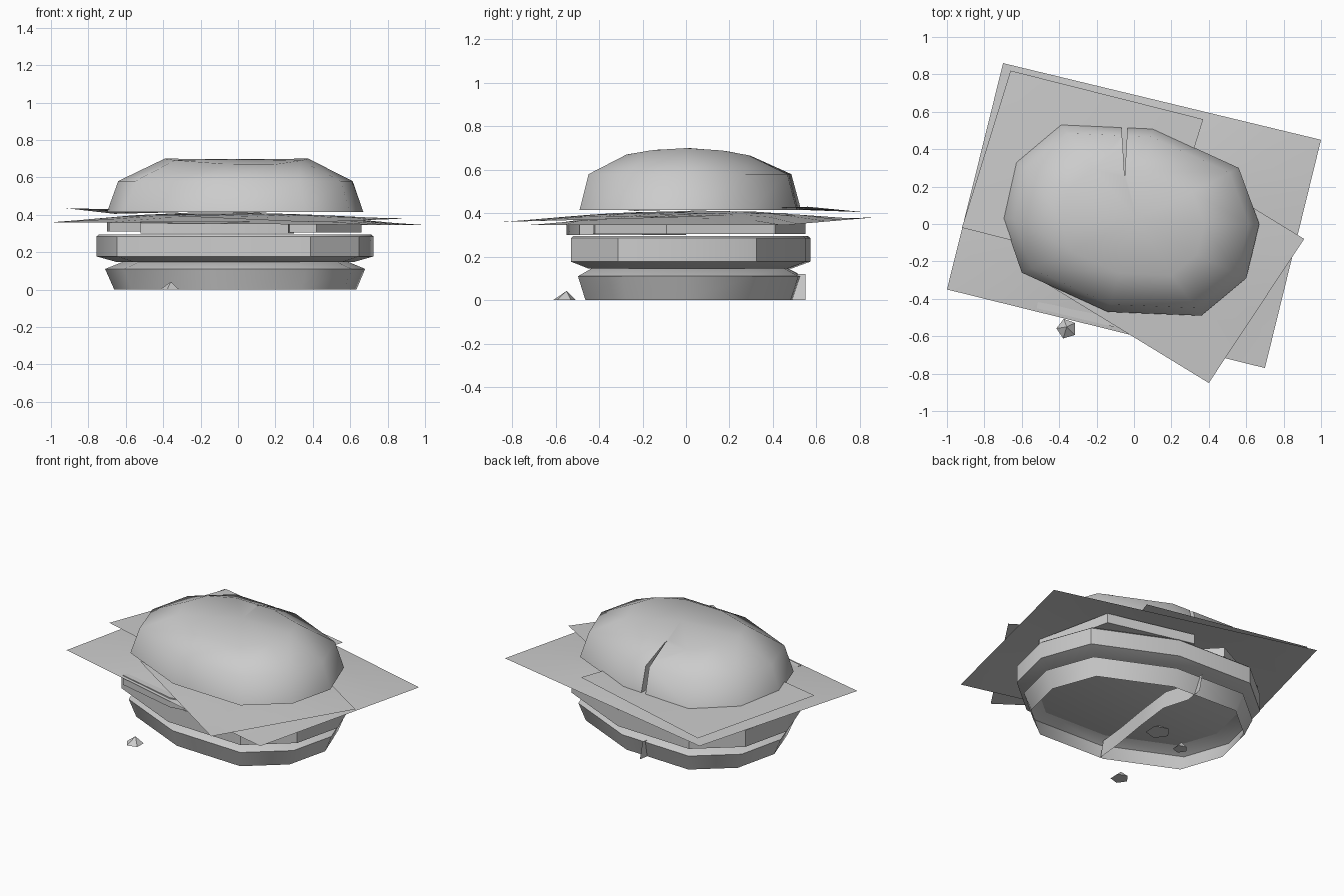
import bpy, math
from mathutils import Vector

if "Cube" in bpy.data.objects:
    bpy.data.objects.remove(bpy.data.objects["Cube"])

# Shared lopsided ten-sided outline of buns and patty
OUT = [(-.70, .03), (-.60, -.26), (-.14, -.47), (.36, -.49), (.60, -.29),
       (.67, .0), (.56, .30), (.10, .51), (-.39, .53), (-.63, .33)]


def make(name, verts, faces, angle=35):
    me = bpy.data.meshes.new(name)
    me.from_pydata([tuple(v) for v in verts], [], faces)
    me.update()
    ob = bpy.data.objects.new(name, me)
    bpy.context.collection.objects.link(ob)
    bpy.ops.object.select_all(action='DESELECT')
    ob.select_set(True)
    bpy.context.view_layer.objects.active = ob
    bpy.ops.object.shade_smooth_by_angle(angle=math.radians(angle))
    return ob


def loft(name, outline, rings, bottom=True, top_z=None, sag=0, angle=35):
    """Stack scaled copies of an outline; rings are (scale, z)."""
    n = len(outline)
    verts, faces = [], []
    for i, (s, z) in enumerate(rings):
        drop = sag if i == len(rings) - 1 else 0
        verts += [(x * s, y * s, z - drop * (y * s) ** 2) for x, y in outline]
    for r in range(len(rings) - 1):
        for i in range(n):
            j = (i + 1) % n
            faces.append((r * n + i, r * n + j, r * n + n + j, r * n + n + i))
    last = (len(rings) - 1) * n
    if top_z is None:
        faces.append(tuple(range(last, last + n)))
    else:
        verts.append((.015, .03, top_z))
        faces += [(last + i, last + (i + 1) % n, len(verts) - 1) for i in range(n)]
    if bottom:
        faces.append(tuple(reversed(range(n))))
    return make(name, verts, faces, angle)


def sheet(name, corners, bump, n=6):
    """Thin slice draped over the stack: a quad bulging up in the middle."""
    a, b, c, d = [Vector(p) for p in corners]
    verts, faces = [], []
    for i in range(n + 1):
        for j in range(n + 1):
            u, v = i / n, j / n
            p = a.lerp(b, u).lerp(d.lerp(c, u), v)
            p.z += bump * (1 - (2 * u - 1) ** 2) * (1 - (2 * v - 1) ** 2)
            verts.append(p)
    for i in range(n):
        for j in range(n):
            k = i * (n + 1) + j
            faces.append((k, k + n + 1, k + n + 2, k + 1))
    return make(name, verts, faces, 60)


# Bottom bun, open underneath, with the wall of its crack
loft("bottom_bun", OUT, [(.945, 0), (1.015, .11), (.88, .148)], bottom=False, angle=50)
crack = [(-.05, .55), (-.07, .42), (-.02, .25), (-.05, .0), (-.09, -.25), (-.11, -.44)]
cv = [(x, y, 0.0) for x, y in crack] + [(x - .02, y, .12) for x, y in crack]
m = len(crack)
make("bottom_bun_crack", cv, [(i, i + 1, m + i + 1, m + i) for i in range(m - 1)])

# Patty with a bevelled underside
loft("patty", OUT, [(.92, .146), (1.08, .177), (1.08, .285), (1.06, .295)])

# Filling slices between patty and cheese
for i, (pts, z) in enumerate([
        ([(-.05, -.45), (.42, -.42), (.66, -.09), (.55, .41), (-.01, .55), (-.15, .1)], .305),
        ([(-.69, -.05), (-.35, -.3), (-.1, -.1), (-.02, .3), (-.25, .54), (-.70, .31)], .31),
        ([(-.52, -.45), (-.11, -.55), (.27, -.49), (.3, -.2), (-.1, .0), (-.45, -.1)], .3)]):
    loft("filling_slice_%d" % (i + 1), pts, [(1, z), (1, z + .063)], angle=30)

# Cheese sheets
sheet("cheese_large", [(-1, -.35, .36), (.70, -.77, .345), (1, .45, .345), (-.70, .86, .38)], .055)
sheet("cheese_back", [(-.92, -.02, .435), (.11, -.28, .41), (.37, .56, .43), (-.66, .82, .405)], .0)
sheet("cheese_front", [(.40, -.85, .36), (.91, -.08, .38), (.01, .47, .40), (-.50, -.30, .40)], .02)

# Top bun with a narrow crack cut into its back
top = loft("top_bun", OUT, [(1, .415), (.915, .58), (.56, .70)], top_z=.697, sag=.4, angle=50)
wedge = [(-.05, .25), (-.025, .70), (-.08, .70), (-.06, .42)]
cutter = loft("crack_cutter", wedge, [(1, .38), (1, .9)])
cutter.hide_render = True
cutter.hide_viewport = True
mod = top.modifiers.new("crack", 'BOOLEAN')
mod.operation = 'DIFFERENCE'
mod.object = cutter
mod.solver = 'EXACT'

# Crumbs
for i, (cx, cy, r) in enumerate([(-.36, -.56, .055), (-.18, .01, .075), (-.41, -.06, .045)]):
    n = 5
    ring = [(cx + r * math.cos(.6 + k * math.tau / n), cy + r * math.sin(.6 + k * math.tau / n), 0)
            for k in range(n)]
    tip = [(cx, cy + .01, .042)]
    make("crumb_%d" % (i + 1), ring + tip,
         [(k, (k + 1) % n, n) for k in range(n)] + [tuple(reversed(range(n)))])
